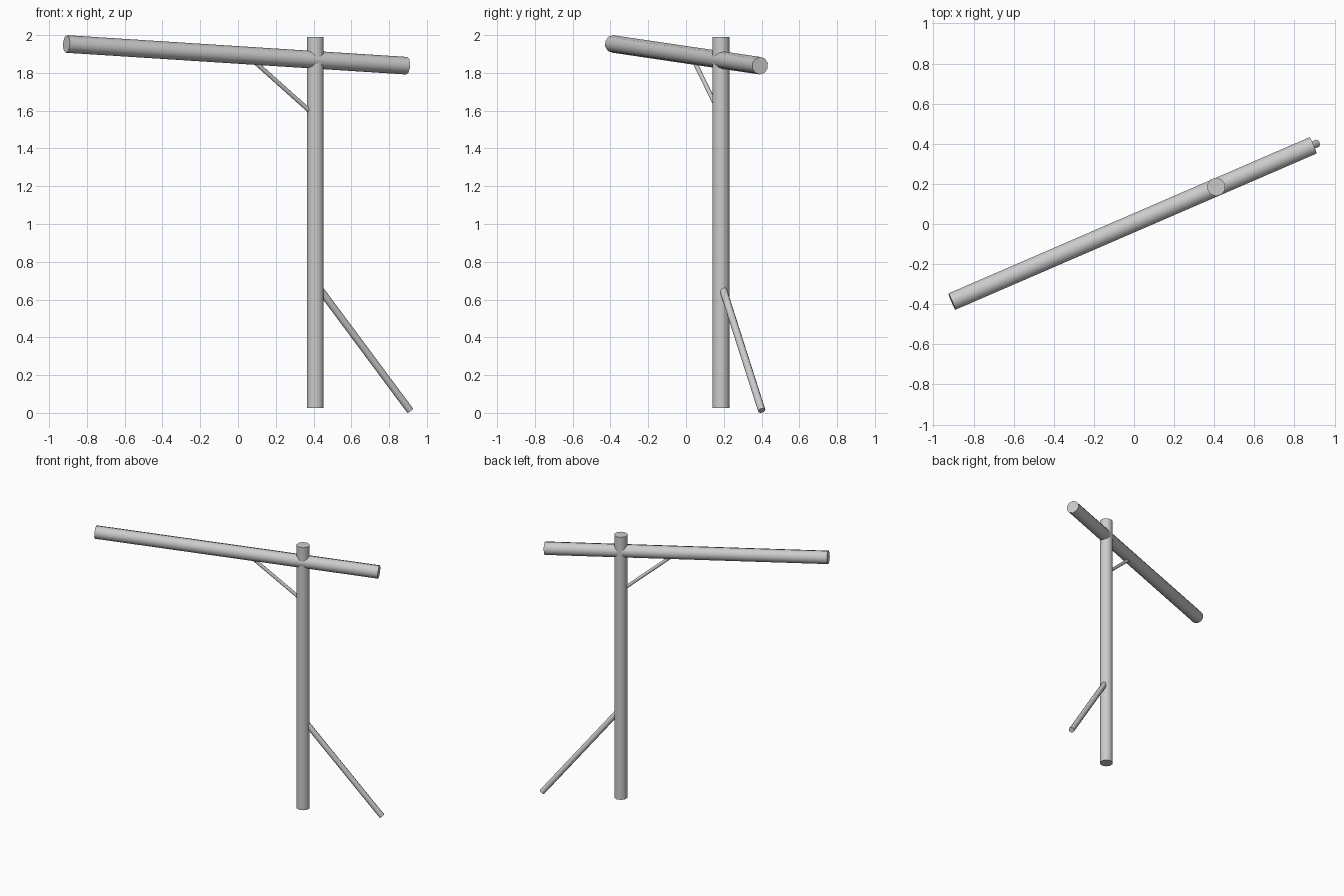
import bpy, bmesh
from mathutils import Vector

if "Cube" in bpy.data.objects:
    bpy.data.objects.remove(bpy.data.objects["Cube"])


def pole(name, start, end, radius, sides=10):
    """Round pole running between two points."""
    a, b = Vector(start), Vector(end)
    axis = b - a
    bm = bmesh.new()
    bmesh.ops.create_cone(bm, cap_ends=True, segments=sides,
                          radius1=radius, radius2=radius, depth=axis.length)
    mesh = bpy.data.meshes.new(name)
    bm.to_mesh(mesh)
    bm.free()
    obj = bpy.data.objects.new(name, mesh)
    bpy.context.collection.objects.link(obj)
    obj.location = (a + b) / 2
    obj.rotation_mode = 'QUATERNION'
    obj.rotation_quaternion = axis.to_track_quat('Z', 'Y')
    # Smooth sides, crisp end caps
    bpy.ops.object.select_all(action='DESELECT')
    obj.select_set(True)
    bpy.context.view_layer.objects.active = obj
    bpy.ops.object.shade_smooth_by_angle(angle=0.8)
    return obj


# Upright and the slightly tilted cross beam passing through it
pole("post", (0.41, 0.185, 0.025), (0.41, 0.185, 1.99), 0.046)
pole("cross_beam", (-0.908, -0.387, 1.953), (0.893, 0.392, 1.838), 0.0465)

# Thin strut under the beam, ends buried in post and beam
pole("upper_brace", (0.40, 0.181, 1.58), (0.07, 0.037, 1.875), 0.012)

# Ground prop leaning against the post
pole("lower_brace", (0.42, 0.19, 0.673), (0.911, 0.401, 0.0126), 0.02)
